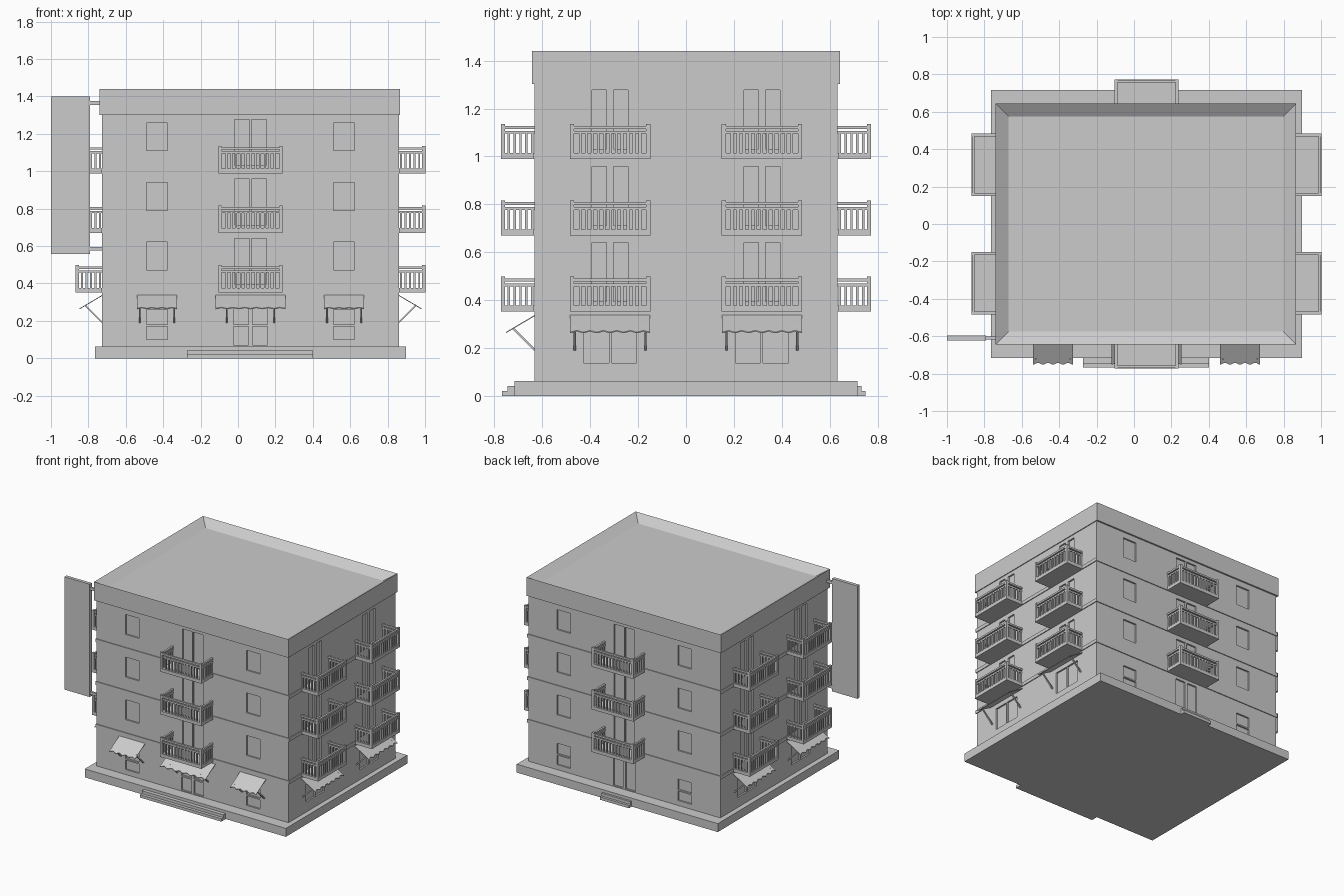
import bpy, bmesh
from math import cos, sin, pi, radians
from mathutils import Matrix, Vector

cube = bpy.data.objects.get("Cube")
if cube:
    bpy.data.objects.remove(cube)

grey = bpy.data.materials.new("plain grey")
grey.use_nodes = True
grey.diffuse_color = (0.6, 0.6, 0.6, 1)
grey.node_tree.nodes["Principled BSDF"].inputs["Base Color"].default_value = (0.6, 0.6, 0.6, 1)

CX = 0.067            # building centre in x
HX, HY = 0.794, 0.632  # wall half sizes
FLOORS = [0.352 + 0.3185 * i for i in range(3)]


def finish(bm, name):
    bmesh.ops.recalc_face_normals(bm, faces=bm.faces)
    mesh = bpy.data.meshes.new(name)
    bm.to_mesh(mesh)
    bm.free()
    mesh.materials.append(grey)
    obj = bpy.data.objects.new(name, mesh)
    bpy.context.collection.objects.link(obj)
    return obj


def add_box(bm, lo, hi, frame=Matrix()):
    lo, hi = Vector(lo), Vector(hi)
    m = frame @ Matrix.Translation((lo + hi) / 2) @ Matrix.Diagonal((*(hi - lo), 1))
    return bmesh.ops.create_cube(bm, size=1, matrix=m)["verts"]


def boxes(name, *pairs, frame=Matrix()):
    bm = bmesh.new()
    for lo, hi in pairs:
        add_box(bm, lo, hi, frame)
    return finish(bm, name)


# Wall frames: local x runs along the wall, local -y points outward
def wall(x, y, degrees):
    return Matrix.Translation((x, y, 0)) @ Matrix.Rotation(radians(degrees), 4, "Z")


WALLS = {
    "front": wall(CX, -HY, 0),
    "right_side": wall(CX + HX, 0, 90),
    "back": wall(CX, HY, 180),
    "left_side": wall(CX - HX, 0, -90),
}
SIDE_BAYS = (-0.317, 0.317)


def bays(name):
    return SIDE_BAYS if "side" in name else (0,)


# Walls with recessed windows and doors
body = boxes("walls", ((CX - HX, -HY, 0.03), (CX + HX, HY, 1.32)))
cut = bmesh.new()


def opening(frame, u, width, z0, z1):
    add_box(cut, (u - width / 2, -0.05, z0), (u + width / 2, 0.012, z1), frame)


for name, frame in WALLS.items():
    for u in bays(name):
        for z in FLOORS:
            for s in (-1, 1):
                opening(frame, u + s * 0.045, 0.06 if "side" in name else 0.08, z + 0.042, z + 0.288)
    if "side" in name:
        for u in SIDE_BAYS:
            for s in (-1, 1):
                opening(frame, u + s * 0.058, 0.106, 0.138, 0.3)
    else:
        for s in (-1, 1):
            for z in FLOORS:
                opening(frame, s * 0.5, 0.112, z + 0.121, z + 0.27)
            opening(frame, s * 0.5, 0.112, 0.1, 0.17)
            opening(frame, s * 0.5, 0.112, 0.18, 0.26)
            if name == "front":
                opening(frame, s * 0.05, 0.08, 0.07, 0.17)
                opening(frame, s * 0.05, 0.08, 0.18, 0.33)
            else:
                opening(frame, s * 0.05, 0.08, 0.07, 0.33)

cutter = finish(cut, "opening_cutter")
cutter.hide_render = True
mod = body.modifiers.new("openings", "BOOLEAN")
mod.operation, mod.solver, mod.object = "DIFFERENCE", "EXACT", cutter
graph = bpy.context.evaluated_depsgraph_get()
carved = bpy.data.meshes.new_from_object(body.evaluated_get(graph))
body.modifiers.clear()
body.data = carved
bpy.data.objects.remove(cutter)

# Parapet with a sunken roof
bm = bmesh.new()
add_box(bm, (-0.74, -0.644, 1.302), (0.867, 0.644, 1.44))
top = max(bm.faces, key=lambda f: f.calc_center_median().z)
bmesh.ops.inset_individual(bm, faces=[top], thickness=0.098)
bmesh.ops.translate(bm, verts=top.verts, vec=(0, 0, -0.045))
finish(bm, "roof_parapet")

# Floor ledges
LEDGE = 0.006
for i, z in enumerate(FLOORS):
    boxes(f"ledge_{i + 1}", ((CX - HX - LEDGE, -HY - LEDGE, z), (CX + HX + LEDGE, HY + LEDGE, z + 0.025)))

# Base and steps
boxes("base", ((-0.765, -0.717, 0), (0.898, 0.717, 0.063)))
boxes("front_steps",
      ((-0.273, -0.768, 0), (0.4, -0.7, 0.021)),
      ((-0.273, -0.745, 0), (0.4, -0.7, 0.042)))
boxes("back_steps",
      ((CX - 0.12, 0.7, 0), (CX + 0.12, 0.75, 0.021)),
      ((CX - 0.12, 0.7, 0), (CX + 0.12, 0.732, 0.042)))


# Balconies
def balcony(name, frame, u, z, half):
    depth, post = 0.141, 0.018
    parts = [((u - half, -depth, z), (u + half, 0.005, z + 0.025))]
    for s in (-1, 1):
        edge = u + s * (half - post / 2)
        parts.append(((edge - post / 2, -depth, z), (edge + post / 2, -depth + post, z + 0.146)))
        # side rails and balusters
        for z0, z1, w in ((0.106, 0.118, 0.005), (0.126, 0.139, 0.007)):
            parts.append(((edge - w, -depth + 0.004, z + z0), (edge + w, 0, z + z1)))
        for k in range(5):
            y = -depth + 0.033 + k * 0.0245
            parts.append(((edge - 0.005, y - 0.005, z + 0.02), (edge + 0.005, y + 0.005, z + 0.11)))
    # front rails and balusters
    yc = -depth + post / 2
    for z0, z1, w in ((0.106, 0.118, 0.005), (0.126, 0.139, 0.007)):
        parts.append(((u - half + 0.004, yc - w, z + z0), (u + half - 0.004, yc + w, z + z1)))
    count = 11
    for k in range(count):
        x = u + (half - post) * (2 * (k + 1) / (count + 1) - 1)
        parts.append(((x - 0.0055, yc - 0.005, z + 0.02), (x + 0.0055, yc + 0.005, z + 0.11)))
    boxes(name, *parts, frame=frame)


for name, frame in WALLS.items():
    for b, u in enumerate(bays(name)):
        for i, z in enumerate(FLOORS):
            balcony(f"{name}_balcony_{b + 1}_{i + 1}", frame, u, z, 0.168 if "side" in name else 0.172)


# Awnings: sloping sheet with a scalloped edge and two support arms
def awning(name, frame, u, width, arm, waves):
    bm = bmesh.new()
    steps = waves * 6
    high, low = Vector((0, 0, 0.338)), Vector((0, -0.115, 0.27))
    slope = (low - high).normalized()
    under = Vector((0, 0, -0.005))
    rows = []
    for k in range(steps + 1):
        x = Vector((u + width * (k / steps - 0.5), 0, 0))
        tip = low + slope * 0.006 * cos(2 * pi * waves * k / steps)
        rows.append([bm.verts.new(frame @ (x + p)) for p in (high, tip, tip + under, high + under)])
    for a, b in zip(rows, rows[1:]):
        for j in range(4):
            n = (j + 1) % 4
            bm.faces.new((a[j], a[n], b[n], b[j]))
    bm.faces.new(rows[0])
    bm.faces.new(rows[-1])
    tilt = Matrix.Rotation(radians(45), 4, "X")
    for s in (-1, 1):
        foot = frame @ Matrix.Translation((u + s * arm, 0, 0.192)) @ tilt
        add_box(bm, (-0.005, -0.004, 0), (0.005, 0.004, 0.13), foot)
    finish(bm, name)


for s, label in ((-1, "right"), (1, "left")):
    awning(f"front_{label}_awning", WALLS["front"], s * 0.5, 0.214, 0.092, 4)
awning("entrance_awning", WALLS["front"], 0, 0.375, 0.127, 6)
for name in ("right_side", "left_side"):
    for b, u in enumerate(SIDE_BAYS):
        awning(f"{name}_awning_{b + 1}", WALLS[name], u, 0.335, 0.148, 6)

# Blank hanging sign board with brackets
boxes("sign_board", ((-1.0, -0.622, 0.557), (-0.791, -0.597, 1.4)))
boxes("sign_brackets", *[((-0.8, -0.618, z), (-0.72, -0.602, z + 0.02)) for z in (0.575, 1.355)])
